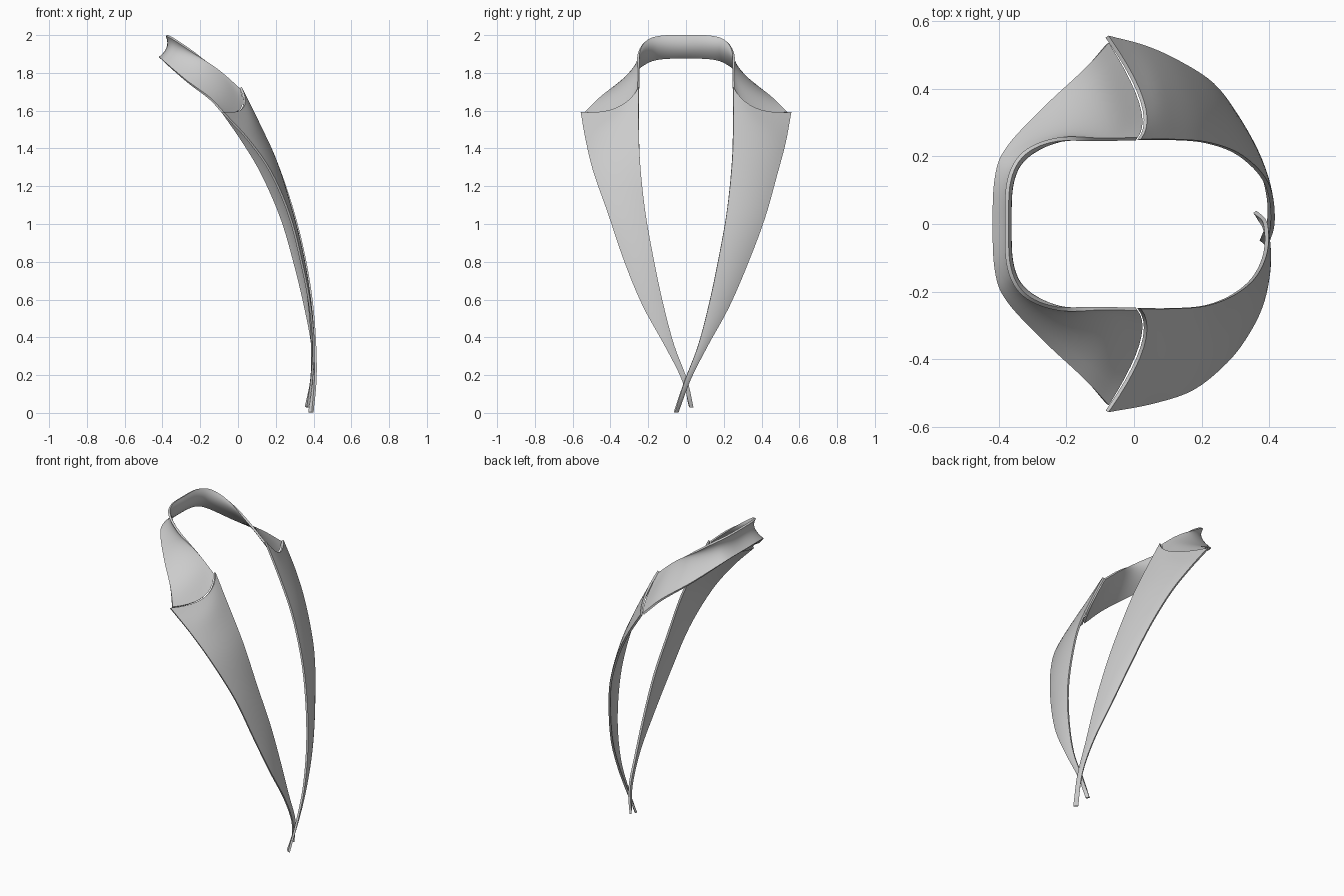
import bpy
from mathutils import Vector

if "Cube" in bpy.data.objects:
    bpy.data.objects.remove(bpy.data.objects["Cube"])

# Sections: (edge at the neck opening, edge on the outside), from shoulder to tip
RIGHT = [((.015, .25, 1.722), (-.08, .555, 1.59)), ((.11, .25, 1.53), (.03, .525, 1.43)),
         ((.205, .243, 1.32), (.13, .48, 1.26)), ((.29, .217, 1.07), (.23, .415, 1.03)),
         ((.35, .175, .83), (.30, .325, .79)), ((.39, .125, .59), (.355, .225, .56)),
         ((.408, .065, .36), (.392, .115, .36)), ((.41, -.005, .175), (.40, .023, .18)),
         ((.395, -.062, .003), (.375, -.045, .003))]
LEFT = [((.015, .25, 1.722), (-.08, .555, 1.59)), ((.11, .25, 1.53), (.05, .53, 1.45)),
        ((.205, .243, 1.32), (.17, .49, 1.28)), ((.28, .217, 1.07), (.27, .41, 1.05)),
        ((.34, .175, .83), (.335, .325, .80)), ((.375, .125, .59), (.38, .23, .57)),
        ((.392, .065, .36), (.40, .115, .36)), ((.388, -.005, .175), (.39, .023, .18)),
        ((.358, -.036, .03), (.37, -.018, .03))]
# Collar half: (top edge, middle, bottom edge), from centre back to the lapel
COLLAR = [((-.377, 0, 1.998), (-.372, 0, 1.935), (-.415, 0, 1.88)),
          ((-.37, .13, 1.995), (-.365, .125, 1.935), (-.408, .14, 1.875)),
          ((-.325, .21, 1.97), (-.325, .20, 1.91), (-.375, .225, 1.845)),
          ((-.23, .25, 1.905), (-.22, .265, 1.84), (-.27, .34, 1.755)),
          ((-.10, .25, 1.81), (-.085, .31, 1.735), (-.15, .455, 1.665)),
          ((.008, .252, 1.715), (.012, .355, 1.61), (-.078, .535, 1.588))]


def flip(p):
    return (p[0], -p[1], p[2])


def spline(pts, steps):
    """Smooth curve through all the points."""
    p = [Vector(q) for q in pts]
    p = [2 * p[0] - p[1]] + p + [2 * p[-1] - p[-2]]
    out = []
    for i in range(1, len(p) - 2):
        a, b, c, d = p[i - 1:i + 3]
        for k in range(steps):
            t = k / steps
            out.append(0.5 * (2 * b + (c - a) * t + (2 * a - 5 * b + 4 * c - d) * t ** 2
                              + (3 * b - a - 3 * c + d) * t ** 3))
    return out + [p[-2]]


def strip(name, sections, thickness, steps=5, cols=10):
    """Loft a cloth band through three-point cross-sections."""
    rails = [spline(r, steps) for r in zip(*sections)]
    verts, faces = [], []
    for a, m, b in zip(*rails):
        for j in range(cols + 1):
            t = j / cols
            verts.append(a * (1 - t) * (1 - 2 * t) + m * 4 * t * (1 - t) + b * t * (2 * t - 1))
    n = cols + 1
    for i in range(len(rails[0]) - 1):
        for j in range(cols):
            k = i * n + j
            faces.append((k, k + 1, k + n + 1, k + n))
    me = bpy.data.meshes.new(name)
    me.from_pydata(verts, [], faces)
    ob = bpy.data.objects.new(name, me)
    bpy.context.collection.objects.link(ob)
    mod = ob.modifiers.new("thickness", 'SOLIDIFY')
    mod.thickness, mod.offset = thickness, 0
    bpy.ops.object.select_all(action='DESELECT')
    ob.select_set(True)
    bpy.context.view_layer.objects.active = ob
    bpy.ops.object.modifier_apply(modifier=mod.name)
    bpy.ops.object.shade_smooth_by_angle()
    return ob


def lapel(name, pairs, mirrored):
    rows = []
    for i, (a, b) in enumerate(pairs):
        w = (Vector(a) - Vector(b)).length
        mid = (Vector(a) + Vector(b)) / 2 + Vector((.05, .03, 0)) * w
        if i == 0:
            mid = Vector((.024, .365, 1.613))      # notch in the top edge
        row = (a, tuple(mid), b)
        rows.append(tuple(flip(p) for p in row) if mirrored else row)
    return strip(name, rows, .012)


# Lapels crossing at the bottom
lapel("right_lapel", RIGHT, False)
lapel("left_lapel", LEFT, True)

# Collar band round the back of the neck
half = [tuple(flip(p) for p in row) for row in COLLAR[:0:-1]]
strip("neck_collar", half + COLLAR, .012, steps=6)
